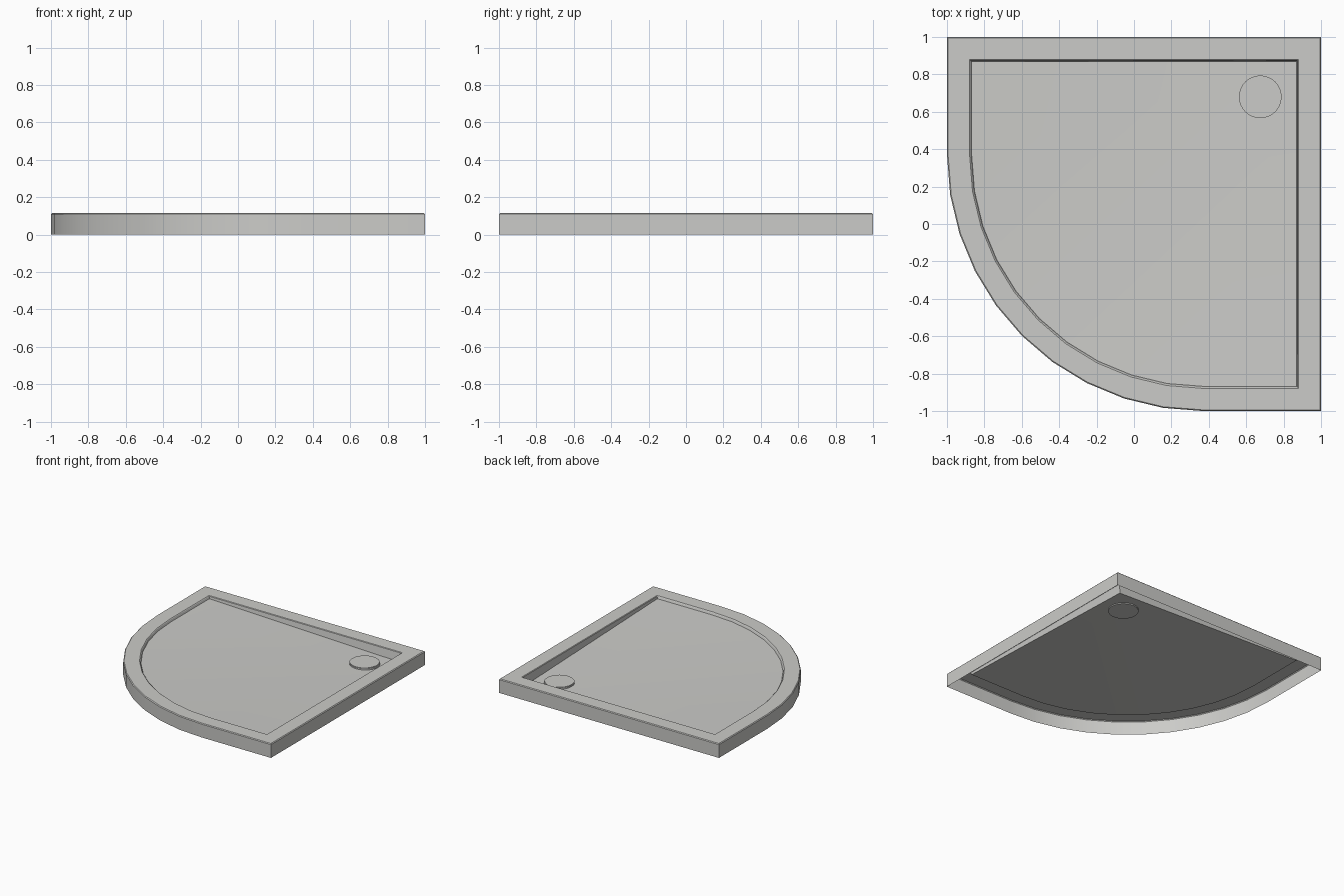
import bpy, bmesh, math

cube = bpy.data.objects.get("Cube")
if cube:
    bpy.data.objects.remove(cube, do_unlink=True)

# One pale ceramic material
ceramic = bpy.data.materials.new("pale_grey_ceramic")
ceramic.use_nodes = True
COLOR = (0.6, 0.6, 0.58, 1)
ceramic.diffuse_color = COLOR
ceramic.node_tree.nodes["Principled BSDF"].inputs["Base Color"].default_value = COLOR

ARC_CENTRE, ARC_RADIUS, ARC_STEPS = 0.37, 1.37, 10
HEIGHT, FLOOR_EDGE, FLOOR_LOW = 0.115, 0.095, 0.037


def make_object(name, bm):
    mesh = bpy.data.meshes.new(name)
    bm.to_mesh(mesh)
    bm.free()
    mesh.materials.append(ceramic)
    obj = bpy.data.objects.new(name, mesh)
    bpy.context.collection.objects.link(obj)
    bpy.ops.object.select_all(action='DESELECT')
    obj.select_set(True)
    bpy.context.view_layer.objects.active = obj
    bpy.ops.object.shade_smooth_by_angle(angle=math.radians(30))
    return obj


def quadrant(inset):
    """Counterclockwise outline: three square corners and one large arc."""
    e = 1 - inset
    r = ARC_RADIUS - inset
    points = [(e, e), (-e, e)]
    for i in range(ARC_STEPS + 1):
        a = math.pi + i * math.pi / 2 / ARC_STEPS
        points.append((ARC_CENTRE + r * math.cos(a), ARC_CENTRE + r * math.sin(a)))
    return points + [(e, -e)]


# Tray: open skirt, softened rim, shallow wall, floor falling to the drain corner
bm = bmesh.new()
profile = [(0, 0), (0, HEIGHT - 0.006), (0.006, HEIGHT),
           (0.121, HEIGHT), (0.126, HEIGHT - 0.004), (0.132, FLOOR_EDGE)]
rings = [[bm.verts.new((x, y, z)) for x, y in quadrant(inset)] for inset, z in profile]
for low, high in zip(rings, rings[1:]):
    for i in range(len(low)):
        j = (i + 1) % len(low)
        bm.faces.new((low[i], low[j], high[j], high[i]))
floor = rings[-1]
floor[0].co.z = FLOOR_LOW
for a, b in zip(floor[1:], floor[2:]):
    bm.faces.new((floor[0], a, b))
make_object("shower_tray", bm)

# Round drain cover
bm = bmesh.new()
bmesh.ops.create_cone(bm, cap_ends=True, segments=32, radius1=0.114, radius2=0.114, depth=0.028)
top_edges = [e for e in bm.edges if all(v.co.z > 0 for v in e.verts)]
bmesh.ops.bevel(bm, geom=top_edges, offset=0.004, segments=2, affect='EDGES')
cover = make_object("drain_cover", bm)
cover.location = (0.675, 0.68, 0.048)
